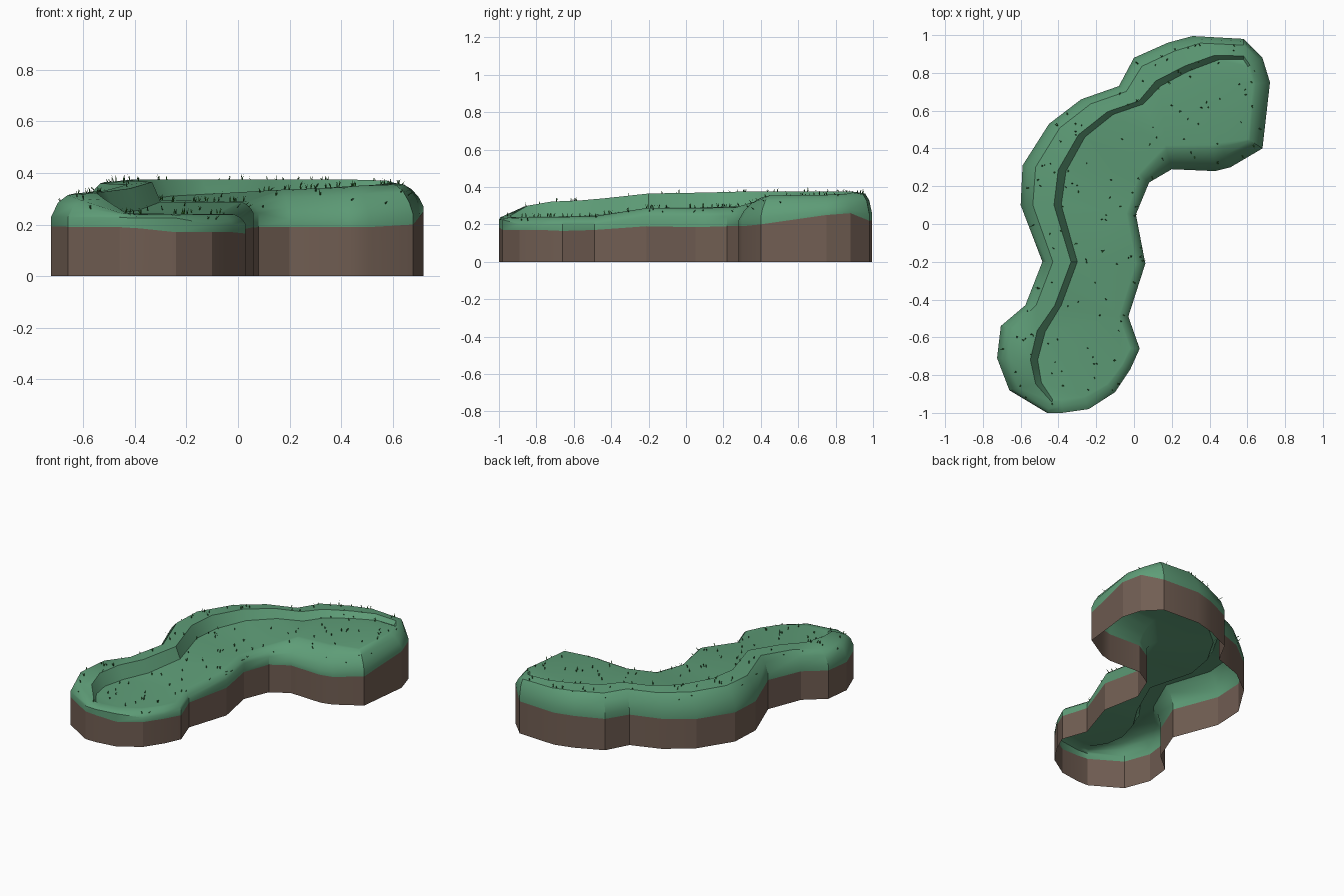
import bpy, bmesh, math, random
from mathutils import Vector

if "Cube" in bpy.data.objects:
    bpy.data.objects.remove(bpy.data.objects["Cube"])

random.seed(4)


def material(name, rgb):
    m = bpy.data.materials.new(name)
    m.diffuse_color = (*rgb, 1)
    m.use_nodes = True
    m.node_tree.nodes["Principled BSDF"].inputs["Base Color"].default_value = m.diffuse_color
    return m


TURF = material("turf_green", (0.112, 0.335, 0.185))
SOIL = material("soil_brown", (0.165, 0.112, 0.086))
BLADE = material("grass_blade_green", (0.045, 0.22, 0.03))
BLADE_DARK = material("grass_blade_dark", (0.03, 0.12, 0.05))


def finish(name, bm, mats, angle=None):
    me = bpy.data.meshes.new(name)
    bm.to_mesh(me)
    for m in mats:
        me.materials.append(m)
    ob = bpy.data.objects.new(name, me)
    bpy.context.collection.objects.link(ob)
    if angle:
        bpy.ops.object.select_all(action='DESELECT')
        ob.select_set(True)
        bpy.context.view_layer.objects.active = ob
        bpy.ops.object.shade_smooth_by_angle(angle=math.radians(angle))
    return ob


def lerp_table(table, v):
    for (a, za), (b, zb) in zip(table, table[1:]):
        if v <= b:
            return za + (zb - za) * max(0, (v - a) / (b - a))
    return table[-1][1]


# low rim, front to right lobe: x, y, soil height, shoulder height, rim height, bevel width
low_rim = [
    (-.38, -1.0, .185, .225, .24, .07), (-.24, -.98, .17, .225, .24, .07),
    (-.10, -.89, .17, .20, .24, .06), (-.02, -.77, .17, .20, .24, .05),
    (.03, -.66, .165, .20, .24, .05), (-.03, -.49, .17, .20, .243, .05),
    (.06, -.21, .19, .245, .288, .05), (.01, .05, .185, .245, .288, .05),
    (.08, .22, .19, .245, .29, .07), (.20, .29, .19, .22, .335, .13),
    (.43, .28, .19, .22, .345, .14), (.51, .30, .19, .225, .35, .14),
    (.68, .40, .20, .24, .355, .09), (.72, .75, .25, .27, .358, .09),
    (.68, .88, .26, .28, .362, .09)]

# high rim, right lobe round the back to front left: x, y, crease x, crease y, ridge height
high_rim = [
    (.58, .98, .58, .87, .37), (.31, .995, .45, .87, .375), (.18, .96, .29, .81, .375),
    (.0, .88, .14, .73, .375), (-.08, .73, .05, .635, .375), (-.28, .66, -.11, .58, .375),
    (-.45, .53, -.26, .46, .375), (-.59, .31, -.36, .28, .375), (-.60, .10, -.385, .10, .37),
    (-.485, -.20, -.30, -.20, .365), (-.575, -.43, -.385, -.43, .34),
    (-.705, -.54, -.47, -.57, .328), (-.725, -.71, -.51, -.72, .322),
    (-.66, -.88, -.49, -.84, .30), (-.46, -1.0, -.43, -.93, .245)]

floor_z = [(-1, .238), (-.5, .245), (-.2, .288), (.2, .292), (.6, .32), (.87, .345)]
soil_left = [(-1, .19), (-.5, .195), (-.2, .20), (.5, .20), (1, .22)]

outline = [Vector(p[:2]) for p in low_rim + high_rim]
n = len(outline)


def inward(i):
    t = (outline[(i + 1) % n] - outline[i]).normalized() + (outline[i] - outline[i - 1]).normalized()
    return Vector((-t.y, t.x)).normalized()


# cross-section of the bank at every outline point
wall, bank = [], []
for i, (x, y, zb, zs, zt, d) in enumerate(low_rim):
    v = inward(i) * d
    wall.append([(x, y, 0), (x, y, zb)])
    col = [(x, y, zb)]
    for t, h in ((0, 0), (.2, .4), (.5, .75), (.85, .97), (1, 1)):
        col.append((x + v.x * t, y + v.y * t, zs + (zt - zs) * h))
    bank.append(col)
for x, y, cx, cy, zt in high_rim:
    zb, fz = lerp_table(soil_left, y), lerp_table(floor_z, cy)
    zs = zb + .037
    wall.append([(x, y, 0), (x, y, zb)])
    col = [(x, y, zb)]
    for t, h in ((0, 0), (.12, .6), (.3, .92), (.82, 1)):
        col.append((x + (cx - x) * t, y + (cy - y) * t, zs + (zt - zs) * h))
    col.append((cx, cy, min(fz, zt)))
    bank.append(col)


def skin(bm, columns):
    grid = [[bm.verts.new(p) for p in c] for c in columns]
    for i in range(n):
        a, b = grid[i], grid[(i + 1) % n]
        for k in range(len(a) - 1):
            bm.faces.new((a[k], b[k], b[k + 1], a[k + 1]))
    return grid


# soil wall, open underneath
bm = bmesh.new()
skin(bm, wall)
finish("soil_wall", bm, [SOIL], 20)

# turf cap with sunken floor
bm = bmesh.new()
grid = skin(bm, bank)
floor = bm.faces.new([c[-1] for c in grid])
bmesh.ops.triangulate(bm, faces=[floor], quad_method='BEAUTY', ngon_method='BEAUTY')
bm.normal_update()
spots = []
tris = bm.calc_loop_triangles()
faces = [t for t in tris if t[0].face.normal.z > .55]
areas = []
for t in faces:
    a, b, c = (l.vert.co for l in t)
    areas.append((b - a).cross(c - a).length)
for t in random.choices(faces, areas, k=135):
    a, b, c = (l.vert.co for l in t)
    u, v = random.random(), random.random()
    if u + v > 1:
        u, v = 1 - u, 1 - v
    spots.append((a + (b - a) * u + (c - a) * v, t[0].face.normal.copy()))
finish("turf_cap", bm, [TURF], 35)

# scattered grass tufts
bm = bmesh.new()
for p, nrm in spots:
    for k in range(3):
        ang = random.uniform(0, math.tau)
        side = Vector((math.cos(ang), math.sin(ang), 0))
        lean = Vector((-side.y, side.x, 0)) * random.uniform(.003, .010)
        tip = p + nrm * random.uniform(.013, .026) + lean
        f = bm.faces.new([bm.verts.new(q) for q in (p - side * .003, p + side * .003, tip)])
        f.material_index = k % 2
finish("grass_tufts", bm, [BLADE, BLADE_DARK])
